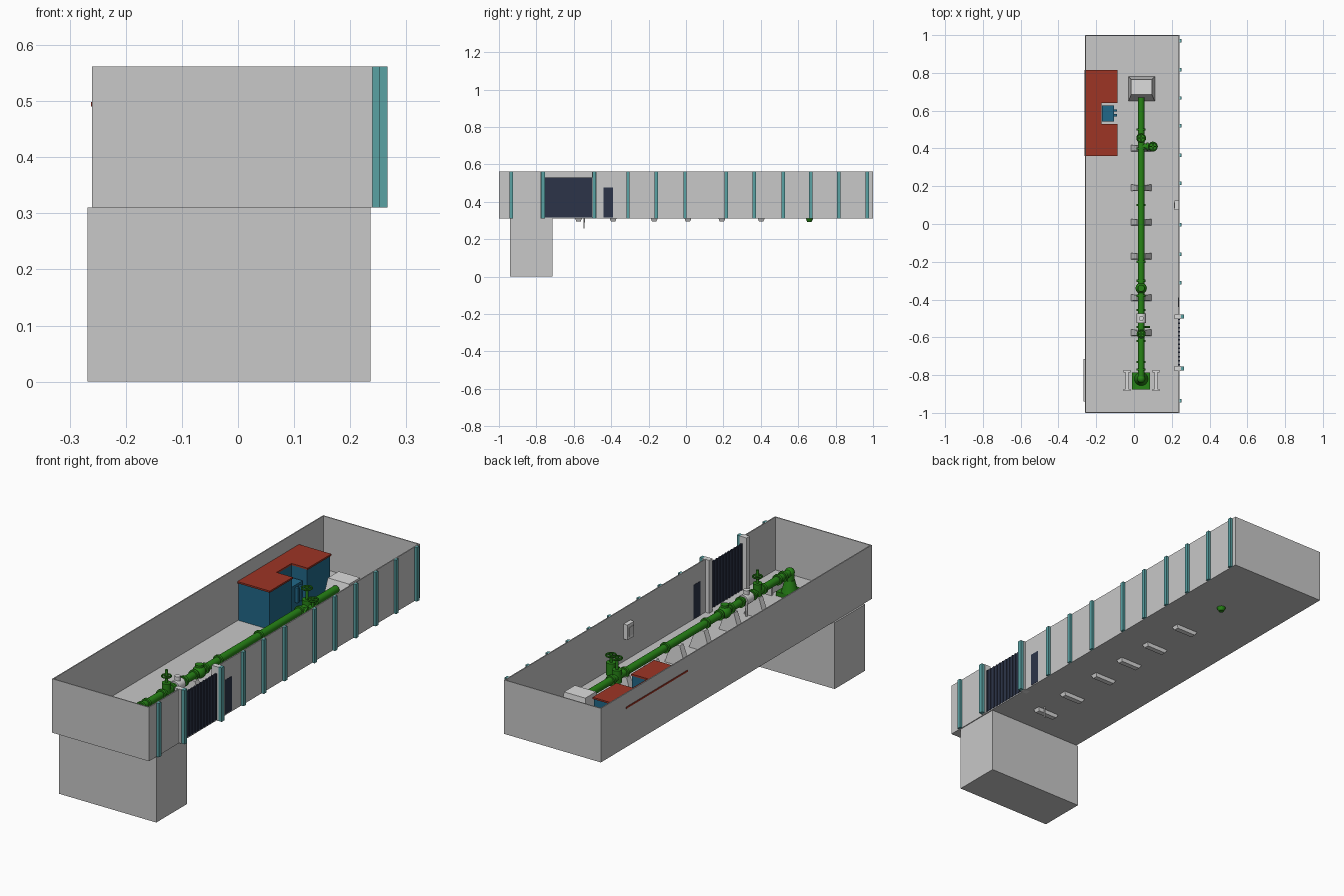
import bpy, bmesh, math
from mathutils import Vector

if "Cube" in bpy.data.objects:
    bpy.data.objects.remove(bpy.data.objects["Cube"])


def material(name, rgb):
    m = bpy.data.materials.new(name)
    m.use_nodes = True
    m.diffuse_color = (*rgb, 1)
    m.node_tree.nodes["Principled BSDF"].inputs["Base Color"].default_value = (*rgb, 1)
    return m


GREY = material("concrete grey", (0.58, 0.58, 0.58))
WHITE = material("pale concrete", (0.72, 0.72, 0.72))
TEAL = material("teal paint", (0.1, 0.36, 0.37))
NAVY = material("navy steel", (0.025, 0.034, 0.065))
GREEN = material("pipe green", (0.02, 0.23, 0.008))
RED = material("roof red", (0.34, 0.035, 0.018))
BLUE = material("wall blue", (0.015, 0.14, 0.25))


def finish(name, bm, mat, smooth=False):
    bmesh.ops.recalc_face_normals(bm, faces=bm.faces)
    me = bpy.data.meshes.new(name)
    bm.to_mesh(me)
    bm.free()
    ob = bpy.data.objects.new(name, me)
    bpy.context.collection.objects.link(ob)
    me.materials.append(mat)
    if smooth:
        bpy.ops.object.select_all(action="DESELECT")
        ob.select_set(True)
        bpy.context.view_layer.objects.active = ob
        bpy.ops.object.shade_smooth_by_angle()
    return ob


def box(name, x, y, z, mat, top=None):
    """Box from ranges; top gives other x and y ranges for a tapered upper face."""
    bm = bmesh.new()
    tx, ty = top or (x, y)
    loops = []
    for (xr, yr, h) in ((x, y, z[0]), (tx, ty, z[1])):
        loops.append([bm.verts.new((xr[i], yr[j], h)) for i, j in ((0, 0), (1, 0), (1, 1), (0, 1))])
    for lp in loops:
        bm.faces.new(lp)
    for i in range(4):
        j = (i + 1) % 4
        bm.faces.new((loops[0][i], loops[0][j], loops[1][j], loops[1][i]))
    return finish(name, bm, mat)


def prism(name, outline, z, mat):
    bm = bmesh.new()
    face = bm.faces.new([bm.verts.new((x, y, z[0])) for x, y in outline])
    up = bmesh.ops.extrude_face_region(bm, geom=[face])["geom"]
    bmesh.ops.translate(bm, vec=(0, 0, z[1] - z[0]),
                        verts=[v for v in up if isinstance(v, bmesh.types.BMVert)])
    return finish(name, bm, mat)


def rod(name, start, end, r, mat=GREEN, r2=None):
    a, b = Vector(start), Vector(end)
    bm = bmesh.new()
    bmesh.ops.create_cone(bm, cap_ends=True, segments=20, radius1=r,
                          radius2=r if r2 is None else r2, depth=(b - a).length)
    bm.transform((b - a).to_track_quat("Z", "Y").to_matrix().to_4x4())
    bmesh.ops.translate(bm, verts=bm.verts, vec=(a + b) / 2)
    return finish(name, bm, mat, True)


def ball(name, centre, r, mat=GREEN):
    bm = bmesh.new()
    bmesh.ops.create_uvsphere(bm, u_segments=16, v_segments=10, radius=r)
    bmesh.ops.translate(bm, verts=bm.verts, vec=centre)
    return finish(name, bm, mat, True)


def handwheel(name, x, y, z, r):
    bpy.ops.mesh.primitive_torus_add(major_segments=20, minor_segments=6, location=(x, y, z),
                                     major_radius=r, minor_radius=0.004)
    ob = bpy.context.object
    ob.name = name
    ob.data.materials.append(GREEN)
    bpy.ops.object.shade_smooth_by_angle()
    rod(name + "_spoke_a", (x - r, y, z), (x + r, y, z), 0.003)
    rod(name + "_spoke_b", (x, y - r, z), (x, y + r, z), 0.003)


# Open-topped hall and the pit below it
L, R, BASE, TOP, T = -0.26, 0.24, 0.31, 0.562, 0.005
FLOOR = BASE + T
box("floor", (L, R), (-1, 1), (BASE, FLOOR), GREY)
box("left_long_wall", (L, L + T), (-1, 1), (BASE, TOP), GREY)
box("front_wall", (L, R), (-1, -1 + T), (BASE, TOP), GREY)
box("back_wall", (L, R), (1 - T, 1), (BASE, TOP), GREY)
box("gate_wall_short", (R - T, R), (-1, -0.76), (BASE, TOP), GREY)
box("gate_wall_long", (R - T, R), (-0.495, 1), (BASE, TOP), GREY)
box("pit", (-0.268, 0.236), (-0.94, -0.715), (0, BASE), GREY)

# Outer wall posts
for y in (-0.935, -0.31, -0.16, -0.005, 0.215, 0.365, 0.52, 0.667, 0.817, 0.97):
    box("wall_post", (R, R + 0.012), (y - 0.009, y + 0.009), (BASE, TOP), TEAL)

# Sliding gate with ribs, between two large pillars
box("gate", (0.236, 0.24), (-0.76, -0.495), (FLOOR, 0.53), NAVY)
for i in range(12):
    y = -0.75 + i * 0.022
    box("gate_rib", (0.233, 0.243), (y, y + 0.008), (FLOOR, 0.53), NAVY)
for y in (-0.765, -0.49):
    box("gate_pillar", (0.215, 0.25), (y - 0.012, y + 0.012), (BASE, TOP), WHITE)
    box("gate_pillar_face", (0.25, 0.266), (y - 0.01, y + 0.01), (BASE, TOP), TEAL)

# Side door and wall cabinet
box("side_door", (R - T - 0.001, R + 0.001), (-0.44, -0.39), (FLOOR, 0.475), NAVY)
box("wall_cabinet", (0.215, R - T), (0.075, 0.125), (0.42, 0.49), WHITE)
box("cabinet_panel", (0.212, 0.215), (0.085, 0.115), (0.435, 0.475), GREY)

# Control building with a recessed bay
def bay_outline(x0, x1, y0, y1):
    return [(x0, y0), (x1, y0), (x1, 0.53), (-0.172, 0.53),
            (-0.172, 0.64), (x1, 0.64), (x1, y1), (x0, y1)]


prism("building_body", bay_outline(-0.254, -0.092, 0.365, 0.81), (FLOOR, 0.49), BLUE)
prism("building_roof", bay_outline(-0.262, -0.088, 0.36, 0.815), (0.49, 0.498), RED)
box("bay_unit", (-0.17, -0.105), (0.543, 0.627), (FLOOR, 0.44), BLUE)
for y in (0.57, 0.595):
    box("bay_unit_handle", (-0.105, -0.09), (y, y + 0.012), (0.36, 0.43), BLUE)

# Main pipeline with flanges
PX, PZ, PR = 0.038, 0.423, 0.017
rod("main_pipe", (PX, -0.82, PZ), (PX, 0.67, PZ), PR)
for y in (-0.77, -0.73, -0.62, -0.545, -0.455, -0.38, -0.3, -0.2, 0.1, 0.4, 0.5):
    rod("pipe_flange", (PX, y - 0.006, PZ), (PX, y + 0.006, PZ), 0.024)
ball("check_valve", (PX, -0.34, PZ), 0.03)
rod("check_valve_cap", (PX, -0.34, PZ), (PX, -0.34, PZ + 0.035), 0.018)

# Pump head, baseplate and side beams at the front end
ball("pump_elbow", (PX, -0.82, PZ), 0.022)
rod("pump_riser", (PX, -0.82, FLOOR), (PX, -0.82, PZ), 0.02)
rod("pump_head", (PX, -0.82, FLOOR + 0.02), (PX, -0.82, 0.39), 0.036, r2=0.022)
box("pump_baseplate", (-0.01, 0.085), (-0.875, -0.785), (FLOOR, FLOOR + 0.02), GREEN)
for x in (-0.037, 0.117):
    box("pump_beam_web", (x - 0.008, x + 0.008), (-0.885, -0.775), (FLOOR, 0.35), WHITE)
    for y in (-0.885, -0.785):
        box("pump_beam_end", (x - 0.018, x + 0.018), (y, y + 0.012), (FLOOR, 0.35), WHITE)

# Gate valve with rising stem, and a pale flow meter
rod("gate_valve_body", (PX, -0.582, PZ - 0.02), (PX, -0.582, 0.465), 0.02)
rod("gate_valve_stem", (PX, -0.582, 0.46), (PX, -0.582, 0.525), 0.006)
handwheel("gate_valve_wheel", PX, -0.582, 0.495, 0.02)
rod("flow_meter", (PX, -0.525, PZ), (PX, -0.475, PZ), 0.025, WHITE)
rod("flow_meter_head", (PX, -0.5, PZ), (PX, -0.5, 0.465), 0.013, WHITE)
rod("drain_arm", (PX, -0.545, 0.4), (0.085, -0.545, 0.4), 0.005)
rod("drain_spike", (0.07, -0.545, 0.257), (0.07, -0.545, 0.4), 0.003, WHITE, 0.006)

# Branch with two valves at the back end
rod("branch_pipe", (PX, 0.41, PZ), (0.1, 0.41, PZ), 0.015)
rod("branch_flange", (0.066, 0.41, PZ), (0.076, 0.41, PZ), 0.022)
for name, x, y, h in (("branch_valve", 0.1, 0.41, 0.49), ("line_valve", PX, 0.455, 0.51)):
    rod(name + "_body", (x, y, PZ - 0.025), (x, y, PZ + 0.035), 0.021)
    rod(name + "_stem", (x, y, PZ + 0.03), (x, y, h + 0.01), 0.006)
    handwheel(name + "_wheel", x, y, h, 0.022)

# Tapered pipe piers with footings under the floor
for y in (-0.575, -0.39, -0.17, 0.01, 0.192, 0.402):
    box("pipe_pier", (-0.016, 0.092), (y - 0.017, y + 0.017), (FLOOR, 0.408), WHITE,
        ((PX - 0.022, PX + 0.022), (y - 0.014, y + 0.014)))
    box("pier_footing", (-0.012, 0.088), (y - 0.012, y + 0.012), (0.295, BASE), WHITE,
        ((-0.02, 0.096), (y - 0.018, y + 0.018)))

# Outlet housing and the pipe leaving below
box("outlet_housing", (-0.03, 0.11), (0.65, 0.78), (FLOOR, 0.455), WHITE,
    ((-0.015, 0.095), (0.685, 0.765)))
rod("outlet_pipe", (PX, 0.66, 0.293), (PX, 0.66, BASE), 0.012, r2=0.02)
